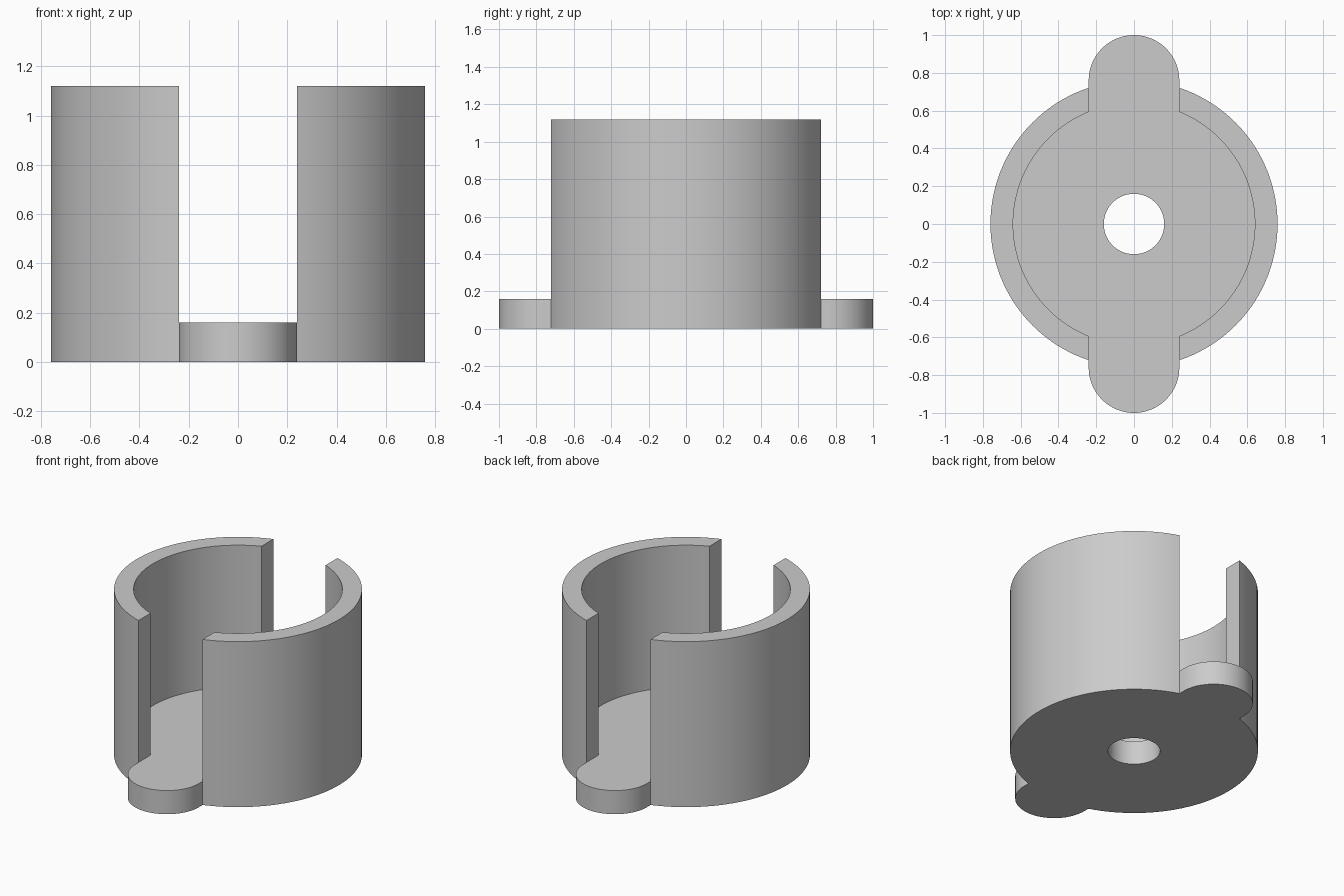
import bpy
import bmesh
from math import acos, cos, sin, pi

cube = bpy.data.objects.get("Cube")
if cube:
    bpy.data.objects.remove(cube)

OUTER, INNER, HOLE, TAB = 0.76, 0.64, 0.16, 0.24
FLOOR, HEIGHT = 0.16, 1.12

grey = bpy.data.materials.new("plain grey")
grey.use_nodes = True
colour = (0.6, 0.6, 0.6, 1)
grey.diffuse_color = colour
grey.node_tree.nodes["Principled BSDF"].inputs["Base Color"].default_value = colour


def arc(radius, start, end, steps, cy=0.0):
    angles = [start + (end - start) * i / steps for i in range(steps + 1)]
    return [(radius * cos(a), cy + radius * sin(a)) for a in angles]


# Outlines of the half on the +x side
a_out, a_in = acos(TAB / OUTER), acos(TAB / INNER)
outer = arc(OUTER, -a_out, a_out, 48)
inner = arc(INNER, -a_in, a_in, 48)
hole = arc(HOLE, pi / 2, -pi / 2, 32)
front_tab = arc(TAB, -pi / 2, 0, 20, -OUTER)
back_tab = arc(TAB, 0, pi / 2, 20, OUTER)

bm = bmesh.new()


def cap(points, z):
    bm.faces.new([bm.verts.new((x, y, z)) for x, y in points])


def strip(points, z0, z1):
    low = [bm.verts.new((x, y, z0)) for x, y in points]
    high = [bm.verts.new((x, y, z1)) for x, y in points]
    for i in range(len(points) - 1):
        bm.faces.new((low[i], low[i + 1], high[i + 1], high[i]))


# Underside, floor and wall rim
cap(front_tab + outer + back_tab + hole, 0)
cap(front_tab + outer[:1] + inner + outer[-1:] + back_tab + hole, FLOOR)
cap(outer + inner[::-1], HEIGHT)

# Tab sides, centre hole, curved wall and slot ends
strip(front_tab + outer + back_tab, 0, FLOOR)
strip(hole, 0, FLOOR)
strip(outer, FLOOR, HEIGHT)
strip(inner, FLOOR, HEIGHT)
strip([inner[0], outer[0]], FLOOR, HEIGHT)
strip([outer[-1], inner[-1]], FLOOR, HEIGHT)

# Mirror to the other side and weld into one closed body
copy = bmesh.ops.duplicate(bm, geom=bm.verts[:] + bm.edges[:] + bm.faces[:])["geom"]
for v in copy:
    if isinstance(v, bmesh.types.BMVert):
        v.co.x = -v.co.x
bmesh.ops.remove_doubles(bm, verts=bm.verts[:], dist=0.0001)
bmesh.ops.recalc_face_normals(bm, faces=bm.faces[:])

mesh = bpy.data.meshes.new("slotted_cup")
bm.to_mesh(mesh)
bm.free()
mesh.materials.append(grey)
cup = bpy.data.objects.new("slotted_cup", mesh)
bpy.context.collection.objects.link(cup)

bpy.ops.object.select_all(action="DESELECT")
cup.select_set(True)
bpy.context.view_layer.objects.active = cup
bpy.ops.object.shade_smooth_by_angle(angle=pi / 6)
